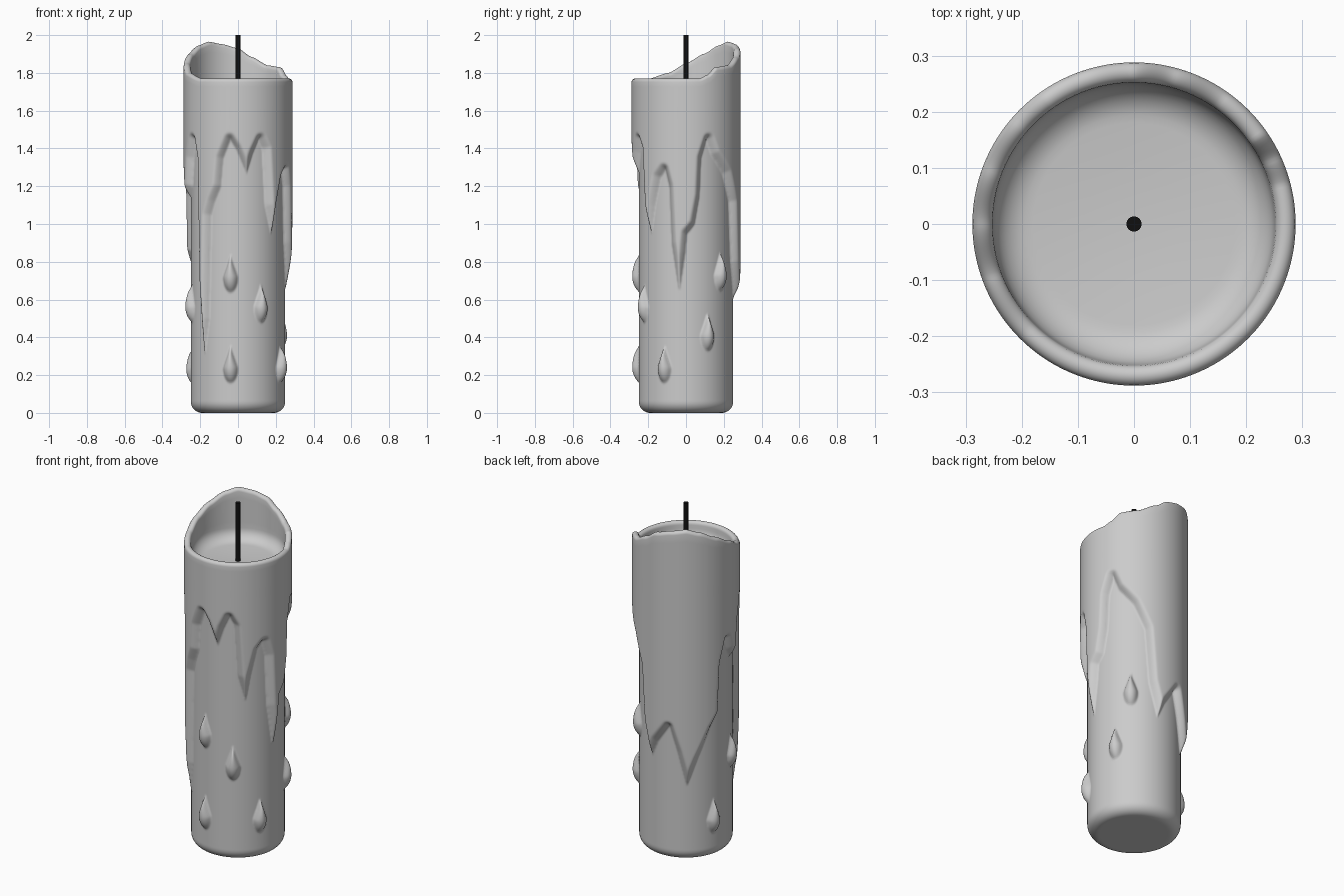
import bpy, bmesh, math

if "Cube" in bpy.data.objects:
    bpy.data.objects.remove(bpy.data.objects["Cube"])

N = 288            # columns around the candle
BASE, COAT = 0.25, 0.038

# lower edge of the melted coat: (angle in degrees, height), 270 = front
DRIP = [(1, .95), (10, 1.0), (16, 1.15), (18, 1.35), (25, 1.45), (32, 1.37), (50, 1.27),
        (64, 1.12), (69, .8), (80, .6), (90, .7), (105, .8), (115, .65), (126, .45),
        (139, .61), (155, .78), (166, .86), (169, 1.15), (177, 1.28), (183, 1.2), (190, 1.14),
        (199, 1.2), (203, 1.35), (211, 1.45), (216, 1.35), (219, .7), (226, .31), (233, .5),
        (236, 1.05), (241, 1.12), (249, 1.2), (252, 1.35), (261, 1.45), (268, 1.4),
        (280, 1.27), (288, 1.38), (295, 1.45), (301, 1.4), (305, 1.1), (314, .95),
        (320, 1.1), (328, 1.25), (335, 1.29), (340, 1.2), (343, .9), (352, .64), (359, .85)]
# height of the melted rim around the top
RIM = [(0, 1.77), (15, 1.77), (25, 1.79), (35, 1.83), (55, 1.84), (75, 1.885), (90, 1.93),
       (108, 1.952), (125, 1.965), (140, 1.945), (160, 1.9), (180, 1.85), (200, 1.80),
       (225, 1.77), (360, 1.77)]
# loose wax drops: (angle, height of centre)
DROPS = [(261, .72), (299, .56), (261, .24), (333, .24), (46, .73), (27, .41), (195, .56), (161, .23)]


def wrap(points):
    return ([(a - 360, z) for a, z in points] + points + [(a + 360, z) for a, z in points])


DRIP_ALL = wrap(DRIP)


def lerp(points, a, smooth=False):
    for (a0, z0), (a1, z1) in zip(points, points[1:]):
        if a0 <= a <= a1:
            t = (a - a0) / (a1 - a0)
            if smooth:
                t = 0.5 * t + 0.5 * t * t * (3 - 2 * t)
            return z0 + (z1 - z0) * t
    return points[-1][1]


def seg_dist(px, pz, x0, z0, x1, z1):
    dx, dz = x1 - x0, z1 - z0
    t = max(0, min(1, ((px - x0) * dx + (pz - z0) * dz) / (dx * dx + dz * dz)))
    return math.hypot(px - x0 - t * dx, pz - z0 - t * dz)


K = math.radians(1) * 0.27   # degrees to arc length


def bulge(a, z, edge, segs):
    """Wax thickness added to the base cylinder."""
    h = 0
    if z > edge:
        d = min([seg_dist(a * K, z, *s) for s in segs] + [0.035])
        t = d / 0.035
        h = COAT * (0.5 * math.sqrt(1 - (1 - t) ** 2) + 0.5 * t * t * (3 - 2 * t))
    for da, dz in DROPS:
        u = ((a - da + 180) % 360 - 180) * K
        v = z - dz
        if abs(u) < .06 and -.09 < v < .13:
            # teardrop: round below, drawn out above
            width = .042 if v < 0 else .042 * max(.05, 1 - v / .125)
            q = (u / width) ** 2 + (v / (.08 if v < 0 else .12)) ** 2
            if q < 1:
                h = max(h, .038 * (1 - q) ** .8)
    return h


# candle body: every column is one closed profile from base centre to bowl centre
bm = bmesh.new()
columns = []
for i in range(N):
    a = 360 * i / N
    ca, sa = math.cos(math.radians(a)), math.sin(math.radians(a))
    rim = lerp(RIM, a, True)
    edge = lerp(DRIP_ALL, a)
    segs = [(p[0] * K, p[1], q[0] * K, q[1]) for p, q in zip(DRIP_ALL, DRIP_ALL[1:])
            if q[0] > a - 12 and p[0] < a + 12]
    prof = [(0.1, 0), (0.18, 0)]
    # rounded foot
    for k in range(9):
        t = math.pi / 2 * k / 8
        prof.append((.19 + .06 * math.sin(t), .06 - .06 * math.cos(t)))
    # side wall with drips and drops
    for k in range(1, 171):
        z = .06 + (1.5 - .06) * k / 170
        prof.append((BASE + bulge(a, z, edge, segs), z))
    lip = .018
    for k in range(1, 11):
        prof.append((BASE + COAT, 1.5 + (rim - lip - 1.5) * k / 10))
    # rounded lip
    for k in range(1, 9):
        t = math.pi * k / 8
        prof.append((.27 + lip * math.cos(t), rim - lip + lip * math.sin(t)))
    # inner wall, fillet and pool floor
    top = rim - lip
    for k in range(1, 7):
        prof.append((.252 - .002 * k / 6, top + (1.735 - top) * k / 6))
    for k in range(1, 9):
        t = math.pi / 2 * k / 8
        prof.append((.18 + .07 * math.cos(t), 1.735 - .068 * math.sin(t)))
    prof.append((.09, 1.66))
    columns.append([bm.verts.new((r * ca, r * sa, z)) for r, z in prof])

low = bm.verts.new((0, 0, 0))
high = bm.verts.new((0, 0, 1.658))
for i in range(N):
    c, d = columns[i], columns[(i + 1) % N]
    bm.faces.new((low, d[0], c[0]))
    for j in range(len(c) - 1):
        bm.faces.new((c[j], d[j], d[j + 1], c[j + 1]))
    bm.faces.new((c[-1], d[-1], high))
# soften the wax edges
side = [v for v in bm.verts if .1 < v.co.z < 1.6 and v.co.xy.length > .2]
bmesh.ops.smooth_vert(bm, verts=side, factor=.5, use_axis_x=True, use_axis_y=True, use_axis_z=False)
bmesh.ops.recalc_face_normals(bm, faces=bm.faces)
for f in bm.faces:
    f.smooth = True
mesh = bpy.data.meshes.new("candle_wax")
bm.to_mesh(mesh)
bm.free()
bpy.context.collection.objects.link(bpy.data.objects.new("candle_wax", mesh))

# wick
bpy.ops.mesh.primitive_cylinder_add(vertices=24, radius=.0135, depth=.35, location=(0, 0, 1.825))
wick = bpy.context.object
wick.name = "wick"
bpy.ops.object.shade_smooth_by_angle()
black = bpy.data.materials.new("wick_black")
black.diffuse_color = (.005, .005, .005, 1)
black.use_nodes = True
black.node_tree.nodes["Principled BSDF"].inputs["Base Color"].default_value = black.diffuse_color
wick.data.materials.append(black)
